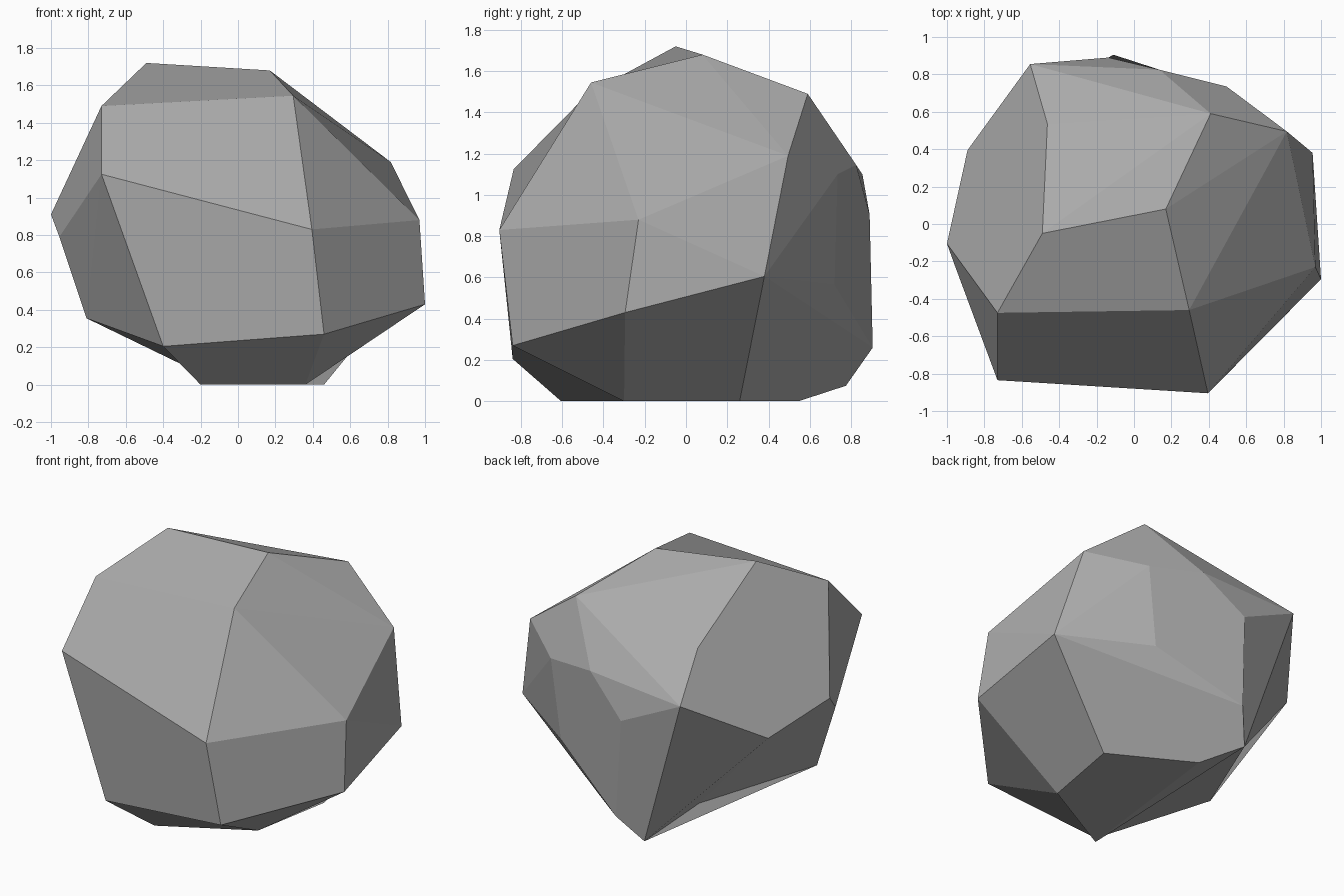
import bpy
import bmesh
from mathutils import Vector

default_cube = bpy.data.objects.get("Cube")
if default_cube:
    bpy.data.objects.remove(default_cube, do_unlink=True)


def make_material(name, colour):
    material = bpy.data.materials.new(name)
    material.use_nodes = True
    material.diffuse_color = colour
    shader = material.node_tree.nodes["Principled BSDF"]
    shader.inputs["Base Color"].default_value = colour
    shader.inputs["Roughness"].default_value = 0.9
    return material


# Corners of the boulder, grouped by the region they shape
crown = dict(peak=(-.49, -.05, 1.72), crest=(.17, .08, 1.68),
             brow=(.295, -.46, 1.545), shoulder=(-.73, -.475, 1.49),
             nape=(.41, .59, 1.49), dip=(-.463, .535, 1.35))
front_side = dict(cheek=(-.73, -.835, 1.125), nose=(.395, -.905, .83),
                  chin=(.46, -.84, .27), jaw=(-.4, -.84, .205))
plus_x_side = dict(elbow=(.97, -.23, .88), hip=(1, -.295, .43),
                   arm=(.817, .495, 1.19), flank=(.955, .38, .605))
minus_x_side = dict(horn=(-1, -.105, .91), notch=(-.955, -.23, .79),
                    rib=(-.89, .395, .8), spur=(-.81, -.24, .355))
back_side = dict(spine=(-.555, .855, 1.1), ridge=(.136, .825, 1.145),
                 blade=(.495, .735, 1.1), rear=(-.137, .89, .905),
                 loin=(.43, .72, .565), tail=(-.11, .905, .26))
underside = dict(toe=(-.2, -.605, 0), heel=(.36, -.3, 0), sole=(.46, .26, 0),
                 pad=(-.06, .545, 0), stub=(-.232, .775, .075))

# Wide facets that bend slightly, each named by its ring of corners
bent_facets = [
    # crown and front
    "peak crest nape spine dip",
    "crest brow shoulder peak",
    "shoulder brow nose cheek",
    "nose chin jaw cheek",
    # sides
    "nose elbow hip chin",
    "brow nape arm elbow",
    "shoulder cheek notch horn",
    "peak shoulder horn rib spine dip",
    "horn rib hollow spur notch",
    "rib spine stub hollow",
    # back
    "nape arm blade ridge",
    "rear tail loin blade ridge",
    "rear tail stub spine",
    "flank sole pad stub tail",
    # underside
    "heel hip flank sole",
    "jaw toe stub spur",
    "jaw chin heel toe",
    "toe heel sole pad",
]

# Wrap the corners in a faceted shell
bm = bmesh.new()
corners = {}
for region in (crown, front_side, plus_x_side, minus_x_side, back_side, underside):
    for name, position in region.items():
        corners[name] = bm.verts.new(position)
bmesh.ops.convex_hull(bm, input=list(bm.verts))

# Press a chipped hollow into the facet above the low ridge
low_ridge = bm.edges.get([corners["spur"], corners["stub"]])
upper_facet = max(low_ridge.link_faces,
                  key=lambda face: face.calc_center_median().z)
poked = bmesh.ops.poke(bm, faces=[upper_facet])
corners["hollow"] = poked["verts"][0]
corners["hollow"].co = Vector((-.4, .43, .245))

# Join the triangles inside each ring into one bent facet
for facet in bent_facets:
    ring = [corners[name] for name in facet.split()]
    inside = [face for face in bm.faces
              if all(vert in ring for vert in face.verts)]
    if len(inside) == len(ring) - 2:
        bmesh.ops.delete(bm, geom=inside, context="FACES_ONLY")
        bm.faces.new(ring)

# Drop edges left inside the joined facets
spare = [edge for edge in bm.edges if not edge.link_faces]
bmesh.ops.delete(bm, geom=spare, context="EDGES")
bmesh.ops.recalc_face_normals(bm, faces=list(bm.faces))

mesh = bpy.data.meshes.new("boulder")
bm.to_mesh(mesh)
bm.free()
mesh.materials.append(make_material("stone_grey", (.4, .4, .4, 1)))
boulder = bpy.data.objects.new("boulder", mesh)
bpy.context.collection.objects.link(boulder)
